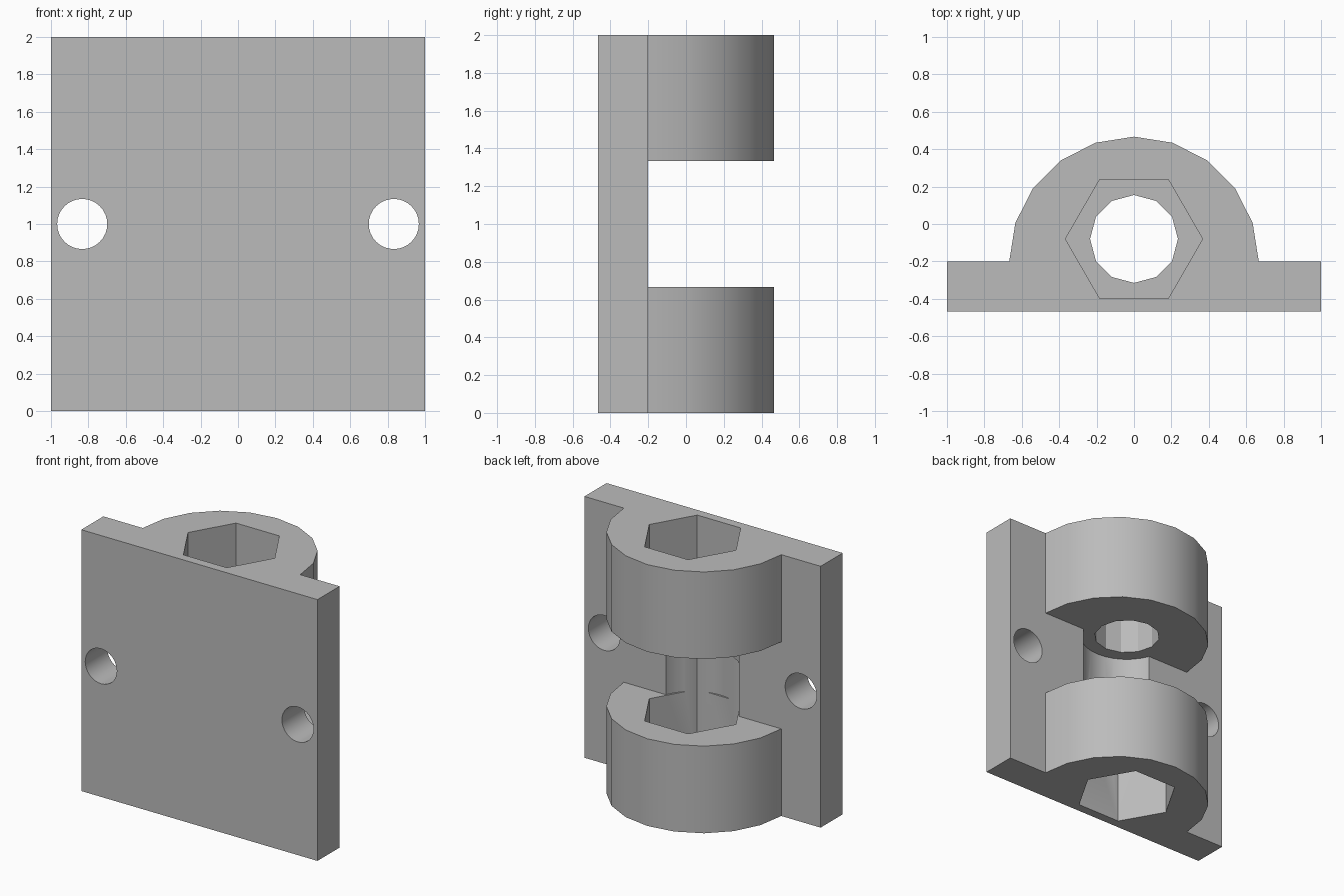
import bpy, bmesh
from math import pi, sin, cos, radians

cube = bpy.data.objects.get("Cube")
if cube:
    bpy.data.objects.remove(cube, do_unlink=True)

grey = bpy.data.materials.new("plain grey")
grey.use_nodes = True
COLOUR = (0.5, 0.5, 0.5, 1)
grey.diffuse_color = COLOUR
grey.node_tree.nodes["Principled BSDF"].inputs["Base Color"].default_value = COLOUR

WALL_Y = -0.2      # back face of the plate
FRONT_Y = -0.467
BORE_Y = -0.08     # axis of the vertical bore


def ring(radius, sides, y=0.0):
    return [(radius * cos(2 * pi * i / sides), y + radius * sin(2 * pi * i / sides))
            for i in range(sides)]


def prism(name, outline, z0, z1):
    """Extrude an xy outline from z0 to z1."""
    bm = bmesh.new()
    base = bm.faces.new([bm.verts.new((x, y, z0)) for x, y in outline])
    top = bmesh.ops.extrude_face_region(bm, geom=[base])["geom"]
    bmesh.ops.translate(bm, vec=(0, 0, z1 - z0),
                        verts=[v for v in top if isinstance(v, bmesh.types.BMVert)])
    bmesh.ops.recalc_face_normals(bm, faces=bm.faces)
    mesh = bpy.data.meshes.new(name)
    bm.to_mesh(mesh)
    bm.free()
    mesh.materials.append(grey)
    obj = bpy.data.objects.new(name, mesh)
    bpy.context.collection.objects.link(obj)
    return obj


def cut(body, cutter):
    """Subtract the cutter and discard it."""
    cutter.hide_render = True
    mod = body.modifiers.new("cut", "BOOLEAN")
    mod.operation = "DIFFERENCE"
    mod.solver = "EXACT"
    mod.object = cutter
    bpy.context.view_layer.objects.active = body
    bpy.ops.object.modifier_apply(modifier=mod.name)
    bpy.data.objects.remove(cutter, do_unlink=True)


# Plate with a half-round boss, as one profile
boss = [(0.667 * cos(pi * i / 10), WALL_Y + 0.667 * sin(pi * i / 10)) for i in range(11)]
profile = [(-1, FRONT_Y), (1, FRONT_Y), (1, WALL_Y)] + boss + [(-1, WALL_Y)]
bracket = prism("bracket", profile, 0, 2)

# Gap that splits the boss into an upper and a lower lug
gap = [(-0.9, WALL_Y), (0.9, WALL_Y), (0.9, 0.7), (-0.9, 0.7)]
cut(bracket, prism("gap_cutter", gap, 0.667, 1.333))

# Round relief in the plate, between the lugs
cut(bracket, prism("relief_cutter", ring(0.333, 32, BORE_Y), 0.667, 1.333))

# Hexagonal channel through the lower lug, and pocket in the upper lug
hexagon = ring(0.367, 6, BORE_Y)
cut(bracket, prism("lower_hex_cutter", hexagon, -0.1, 1.0))
cut(bracket, prism("upper_hex_cutter", hexagon, 1.6, 2.1))

# Rod bore under the upper pocket
cut(bracket, prism("bore_cutter", ring(0.235, 12, BORE_Y), 1.2, 1.8))

# Screw holes through the plate
for side in (-1, 1):
    hole = prism("screw_cutter", ring(0.134, 32), -0.3, 0.3)
    hole.rotation_euler.x = radians(90)
    hole.location = (side * 0.833, -0.33, 1)
    bpy.context.view_layer.update()
    cut(bracket, hole)

# Smooth the curved walls and keep the corners sharp
bpy.ops.object.select_all(action="DESELECT")
bracket.select_set(True)
bpy.context.view_layer.objects.active = bracket
bpy.ops.object.shade_smooth_by_angle(angle=radians(28))
